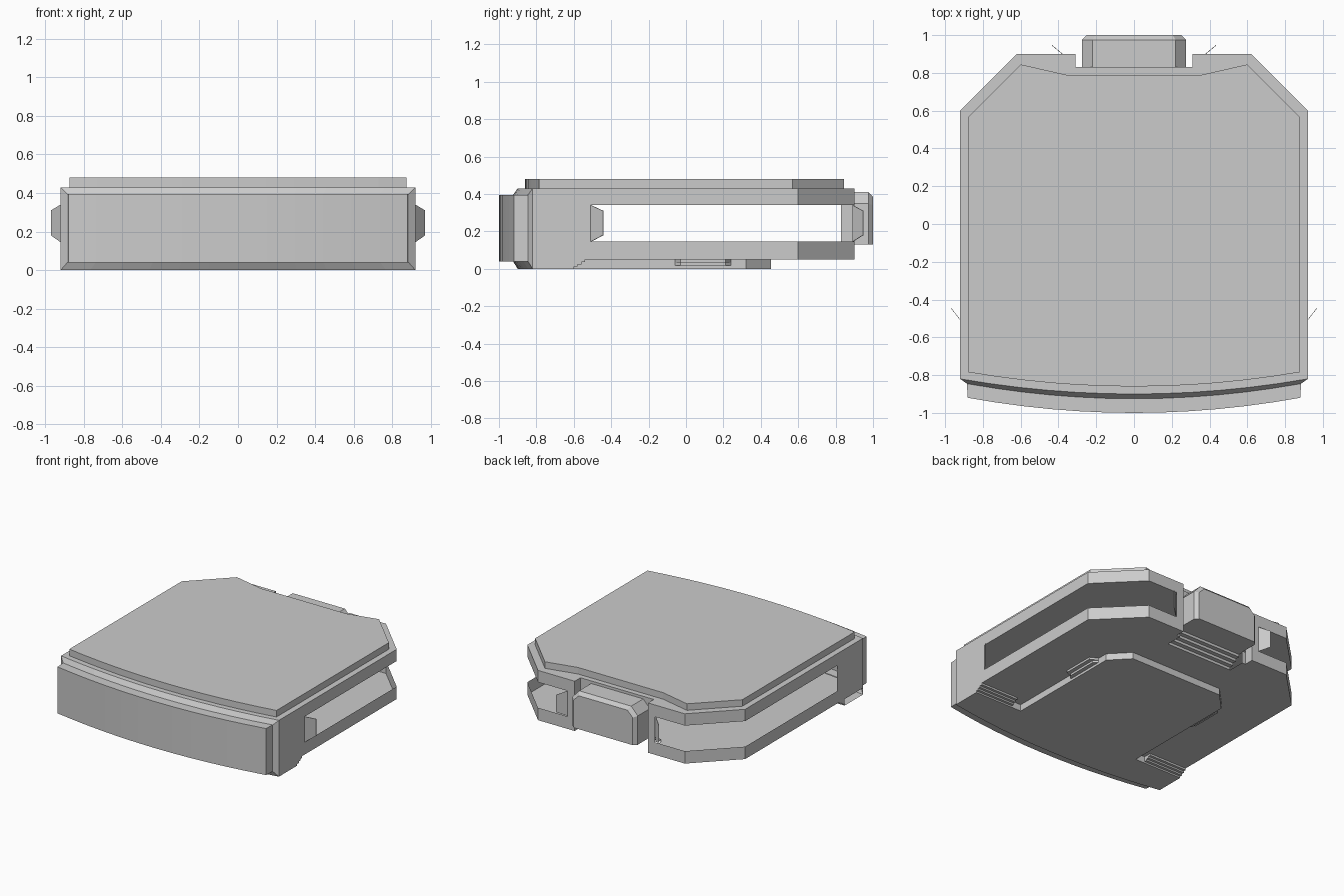
import bpy, bmesh

if "Cube" in bpy.data.objects:
    bpy.data.objects.remove(bpy.data.objects["Cube"], do_unlink=True)

grey = bpy.data.materials.new("plain_grey")
grey.use_nodes = True
grey.use_backface_culling = True
grey.diffuse_color = (0.6, 0.6, 0.6, 1)
grey.node_tree.nodes["Principled BSDF"].inputs["Base Color"].default_value = (0.6, 0.6, 0.6, 1)

SEGS = 12
W = 0.92                      # half width of the body
FLOOR, SILL, LINTEL, RIM, TOP = 0.05, 0.145, 0.34, 0.43, 0.48


def build(name, faces):
    """Make an object from faces given as lists of points."""
    bm = bmesh.new()
    for f in faces:
        bm.faces.new([bm.verts.new(p) for p in f])
    bmesh.ops.remove_doubles(bm, verts=bm.verts, dist=0.0001)
    me = bpy.data.meshes.new(name)
    bm.to_mesh(me)
    bm.free()
    me.materials.append(grey)
    ob = bpy.data.objects.new(name, me)
    bpy.context.collection.objects.link(ob)
    return ob


def arc(half, side_y, mid_y):
    """Bowed front edge, from -x to +x."""
    ts = [-1 + 2 * i / SEGS for i in range(SEGS + 1)]
    return [(half * t, mid_y + (side_y - mid_y) * t * t) for t in ts]


def mirrored(half):
    return half + [(-x, y) for x, y in reversed(half)]


def wall(path, z0, z1, closed=False):
    pairs = list(zip(path, path[1:] + path[:1]))
    if not closed:
        pairs = pairs[:-1]
    return [[(*a, z0), (*b, z0), (*b, z1), (*a, z1)] for a, b in pairs]


def lid(path, z, up=True):
    return [[(x, y, z) for x, y in (path if up else path[::-1])]]


def prism(path, z0, z1):
    return wall(path, z0, z1, True) + lid(path, z1) + lid(path, z0, False)


def loft(rings):
    out = []
    for a, b in zip(rings, rings[1:]):
        for i in range(len(a)):
            j = (i + 1) % len(a)
            out.append([a[i], a[j], b[j], b[i]])
    return out


# Roof slab and the raised panel on it
front = arc(W, -0.82, -0.90)
corner = [(W, 0.6), (0.62, 0.9), (0.31, 0.9), (0.31, 0.83)]
build("roof_slab", prism(front + mirrored(corner), LINTEL, RIM))
panel = arc(0.875, -0.785, -0.86) + mirrored([(0.875, 0.57), (0.6, 0.845), (0.36, 0.79)])
build("roof_panel", prism(panel, RIM, TOP))

# Low side walls and the underside
stair_bay = [(0.28, 0.83), (0.28, 0.7)]
for sign, name in ((1, "left"), (-1, "right")):
    def side(path):
        pts = [(sign * x, y) for x, y in path]
        return pts if sign > 0 else pts[::-1]
    faces = wall(side([(W, -0.51)] + corner + stair_bay[:1]), FLOOR, SILL)
    # closed side behind the front, and the post beside the rear notch
    faces += wall(side([(W, -0.82), (W, -0.51)]), FLOOR, LINTEL)
    faces += wall(side([(0.37, 0.9)] + corner[2:]), SILL, LINTEL)
    build(name + "_side_wall", faces)

    # small steps under the side, behind the front
    steps = []
    for i in range(3):
        block = [(0.6, -0.6), (W, -0.6), (W, -0.58 + 0.02 * i), (0.6, -0.58 + 0.02 * i)]
        block = [(sign * x, y) for x, y in block][::sign]
        z = 0.012 * (i + 1)
        steps += wall(block, z, FLOOR, True) + lid(block, z, False)
    build(name + "_under_steps", steps)

    # ribs on the edge of the lower platform
    ribs = []
    for i in range(2):
        r = 0.58 - 0.03 * i
        block = [(0.52, -0.06), (r, -0.03), (r, 0.21), (0.52, 0.24)]
        block = [(sign * x, y) for x, y in block][::sign]
        z = 0.034 - 0.016 * i
        ribs += wall(block, z, FLOOR, True) + lid(block, z, False)
    build(name + "_platform_ribs", ribs)

    # flared thin flaps at both ends of the side opening
    for part, (bx, by), (tx, ty) in (("front", (W, -0.51), (0.97, -0.445)),
                                     ("rear", (0.37, 0.89), (0.435, 0.945))):
        flap = [(sign * bx, by), (sign * tx, ty),
                (sign * tx, ty + 0.004), (sign * bx, by + 0.004)][::sign]
        heights = {bx: (SILL, LINTEL), tx: (0.18, 0.31)}
        low = [(x, y, heights[abs(x)][0]) for x, y in flap]
        high = [(x, y, heights[abs(x)][1]) for x, y in flap]
        build(name + "_" + part + "_flap", loft([low, high]) + [low[::-1], high])

build("underside", lid(front + mirrored(corner + stair_bay), FLOOR, False))

# Lower platform joined to the base of the front
base = front + mirrored([(W, -0.6), (0.52, -0.6), (0.52, 0.32), (0.39, 0.455)])
build("lower_platform", wall(base[SEGS:], 0, FLOOR) + lid(base, 0, False))

# Bevelled front with a bowed plate standing out of it
def ring(half, side_y, mid_y, z0, z1):
    a = arc(half, side_y, mid_y)
    return [(x, y, z0) for x, y in a] + [(x, y, z1) for x, y in reversed(a)]

build("front_plate", loft([ring(W, -0.82, -0.90, 0, RIM),
                           ring(0.885, -0.845, -0.925, 0.04, 0.395),
                           ring(0.88, -0.92, -1.0, 0.04, 0.395)])
      + wall(arc(0.88, -0.92, -1.0), 0.04, 0.395))

# Rear box with chamfered upper corners
def box_ring(y, half, inner, low, mid, high):
    pts = [(half, low), (half, mid), (inner, high)]
    pts = pts + [(-x, z) for x, z in reversed(pts)]
    return [(x, y, z) for x, z in reversed(pts)]

rings = [box_ring(0.83, 0.275, 0.22, 0.13, 0.35, 0.41),
         box_ring(0.975, 0.275, 0.22, 0.13, 0.35, 0.41),
         box_ring(1.0, 0.25, 0.205, 0.13, 0.34, 0.385)]
rear = build("rear_box", loft(rings) + [rings[0], rings[-1][::-1]])
bm = bmesh.new()
bm.from_mesh(rear.data)
bmesh.ops.recalc_face_normals(bm, faces=bm.faces)
bm.to_mesh(rear.data)
bm.free()

# Stair under the rear box
profile = [(0.7, FLOOR)]
for i in range(4):
    y, z = profile[-1]
    profile += [(y, z + 0.02), (y + 0.0325, z + 0.02)]
build("rear_stair", [[(-0.28, *b), (0.28, *b), (0.28, *a), (-0.28, *a)]
                     for a, b in zip(profile, profile[1:])])
